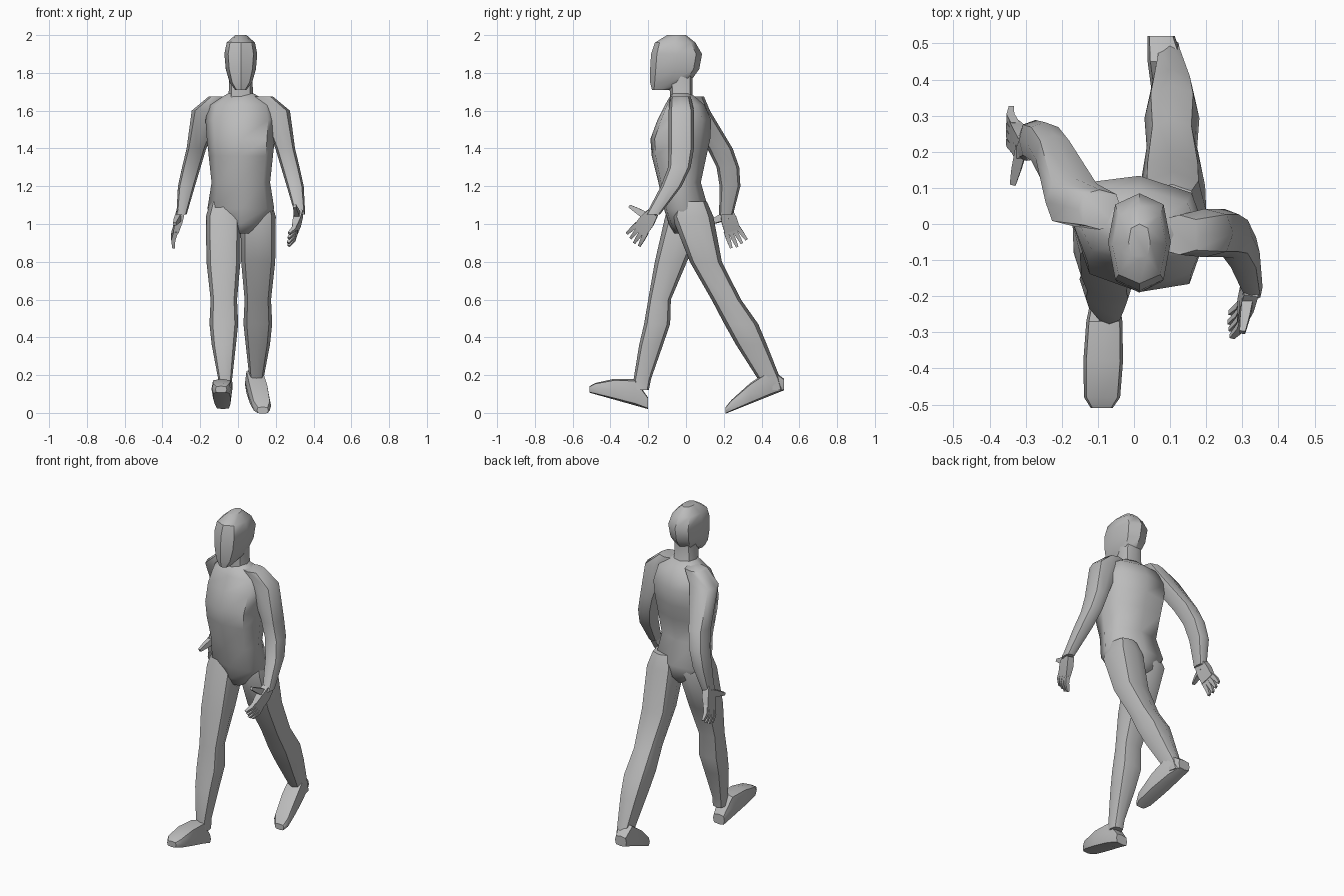
import bpy, bmesh, math
from mathutils import Vector

cube = bpy.data.objects.get("Cube")
if cube:
    bpy.data.objects.remove(cube)

grey = bpy.data.materials.new("plain grey")
grey.use_nodes = True
COLOUR = (.5, .5, .5, 1)
grey.diffuse_color = COLOUR
grey.node_tree.nodes["Principled BSDF"].inputs["Base Color"].default_value = COLOUR

MIDDLE = .015  # x of the body's centre line
SIDES = {"left": 1, "right": -1}


def skin(name, rings, angle):
    """Join closed rings of points into a capped, smoothed mesh."""
    bm = bmesh.new()
    loops = [[bm.verts.new(point) for point in ring] for ring in rings]
    for lower, upper in zip(loops, loops[1:]):
        for i in range(len(lower)):
            bm.faces.new((lower[i - 1], lower[i], upper[i], upper[i - 1]))
    bm.faces.new(loops[0])
    bm.faces.new(loops[-1])
    bmesh.ops.recalc_face_normals(bm, faces=bm.faces)
    mesh = bpy.data.meshes.new(name)
    bm.to_mesh(mesh)
    bm.free()
    mesh.materials.append(grey)
    part = bpy.data.objects.new(name, mesh)
    bpy.context.collection.objects.link(part)
    bpy.ops.object.select_all(action='DESELECT')
    part.select_set(True)
    bpy.context.view_layer.objects.active = part
    bpy.ops.object.shade_smooth_by_angle(angle=math.radians(angle))


def section(centre, across, along, corner=.77):
    """Eight-sided ring around centre; corner sets how boxy it is."""
    ring = []
    for step in range(8):
        turn = step * math.pi / 4
        reach = corner * math.sqrt(2) if step % 2 else 1
        ring.append(centre + across * math.cos(turn) * reach
                    + along * math.sin(turn) * reach)
    return ring


def level(z, wide, front, back, x=MIDDLE, twist=0):
    """Horizontal ring given by half width and the front and back y."""
    return section(Vector((x, (front + back) / 2 - twist * x, z)),
                   Vector((wide, -twist * wide, 0)),
                   Vector((0, (back - front) / 2, 0)))


def bar(name, points, widths, thicks, across):
    """Four-sided tapered bar along points."""
    points = [Vector(p) for p in points]
    direction = (points[-1] - points[0]).normalized()
    across = (across - direction * across.dot(direction)).normalized()
    normal = direction.cross(across)
    rings = []
    for point, wide, thick in zip(points, widths, thicks):
        w, n = across * wide, normal * thick
        rings.append([point + w + n, point - w + n, point - w - n, point + w - n])
    skin(name, rings, angle=30)


# Head and neck
skin("head", [
    level(z=1.71, wide=.03, front=-.18, back=-.09),
    level(z=1.75, wide=.06, front=-.19, back=.02),
    level(z=1.82, wide=.08, front=-.19, back=.07),
    level(z=1.9, wide=.087, front=-.185, back=.085),
    level(z=1.96, wide=.075, front=-.165, back=.05),
    level(z=2, wide=.03, front=-.1, back=0),
], angle=40)
skin("neck", [
    level(z=1.6, wide=.09, front=-.09, back=.08),
    level(z=1.68, wide=.065, front=-.085, back=.035),
    level(z=1.8, wide=.06, front=-.09, back=.035),
], angle=45)

# Torso and pelvis, turned slightly with the stride
skin("torso", [
    level(z=.95, wide=.045, front=-.06, back=.05, twist=.1),
    level(z=1, wide=.11, front=-.09, back=.1, twist=.1),
    level(z=1.08, wide=.177, front=-.115, back=.12, twist=.1),
    level(z=1.22, wide=.155, front=-.145, back=.08, twist=.1),
    level(z=1.36, wide=.17, front=-.18, back=.11, twist=.1),
    level(z=1.45, wide=.18, front=-.187, back=.13, twist=.1),
    level(z=1.55, wide=.187, front=-.15, back=.135, twist=.1),
    level(z=1.63, wide=.17, front=-.11, back=.1, twist=.1),
    level(z=1.69, wide=.07, front=-.075, back=.03, twist=.1),
], angle=60)

# Limbs: both sides share girth and spread, and swing to their own y
ARM = [
    dict(z=1.675, out=.11, wide=.06, deep=.055, left=-.03, right=.04),
    dict(z=1.6, out=.18, wide=.08, deep=.067, left=-.025, right=.06),
    dict(z=1.4, out=.235, wide=.052, deep=.067, left=-.025, right=.18),
    dict(z=1.3, out=.262, wide=.049, deep=.06, left=-.035, right=.222),
    dict(z=1.2, out=.288, wide=.045, deep=.055, left=-.078, right=.233),
    dict(z=1.05, out=.314, wide=.027, deep=.037, left=-.175, right=.212),
]
LEG = [
    dict(z=1.12, out=.09, wide=.07, deep=.08, left=.03, right=0),
    dict(z=1.04, out=.092, wide=.093, deep=.11, left=.035, right=0),
    dict(z=.8, out=.092, wide=.09, deep=.085, left=.105, right=-.08),
    dict(z=.6, out=.09, wide=.07, deep=.06, left=.213, right=-.14),
    dict(z=.47, out=.09, wide=.076, deep=.069, left=.293, right=-.153),
    dict(z=.36, out=.09, wide=.064, deep=.063, left=.347, right=-.185),
    dict(z=.18, out=.083, wide=.037, deep=.046, left=.44, right=-.231),
    dict(z=.12, out=.08, wide=.036, deep=.038, left=.465, right=-.235),
]


def limb(kind, joints, side, slant=1):
    """Arm or leg; slant deepens the level cuts of a leaning shin."""
    rings = []
    for joint in joints:
        deep = joint["deep"] * (slant if joint["z"] < .7 else 1)
        rings.append(level(z=joint["z"], wide=joint["wide"],
                           front=joint[side] - deep, back=joint[side] + deep,
                           x=MIDDLE + SIDES[side] * joint["out"]))
    skin(f"{side}_{kind}", rings, angle=45)


limb("arm", ARM, "left")
limb("arm", ARM, "right")
limb("leg", LEG, "left", slant=1.3)
limb("leg", LEG, "right")


def foot(side, heel, drift, rise):
    """Foot running forward from the heel along a sloping sole."""
    rings = []
    for along, wide, thick in ((0, .038, .06), (.07, .05, .14), (.18, .055, .11),
                               (.28, .05, .06), (.31, .03, .035)):
        centre = Vector(heel) + along * Vector((drift, -1, rise))
        centre.z += thick / 2
        rings.append(section(centre, Vector((wide, 0, 0)),
                             Vector((0, 0, thick / 2)), corner=.85))
    skin(f"{side}_foot", rings, angle=35)


foot("left", heel=(.075, .52, .12), drift=.18, rise=-.4)
foot("right", heel=(-.08, -.2, .02), drift=-.03, rise=.28)


def hand(side, wrist, knuckle, reach, across, thumb):
    """Palm, four spread fingers and a thumb."""
    wrist, knuckle, reach, thumb = map(Vector, (wrist, knuckle, reach, thumb))
    across = Vector(across).normalized()
    bar(f"{side}_palm", [wrist, wrist.lerp(knuckle, .5), knuckle],
        [.03, .042, .042], [.02, .02, .014], across)
    bend = Vector((SIDES[side] * .008, 0, 0))
    for i, finger in enumerate(("index", "middle", "ring", "little")):
        spread = across * (i - 1.5) * .022
        root = knuckle + spread - reach * .1
        tip = knuckle + spread * 1.4 + reach * (1 - .08 * abs(i - 1))
        size = [.012, .011, .007]
        bar(f"{side}_{finger}_finger", [root, root.lerp(tip, .5) + bend, tip],
            size, size, across)
    start = wrist.lerp(knuckle, .3)
    bar(f"{side}_thumb", [start, start.lerp(thumb, .6), thumb],
        [.022, .015, .008], [.016, .013, .008], Vector((0, .3, 1)))


hand("left", wrist=(.325, -.175, 1.06), knuckle=(.3, -.24, .97),
     reach=(-.035, -.045, -.06), across=(0, -.75, .66), thumb=(.3, -.3, 1.095))
hand("right", wrist=(-.3, .21, 1.08), knuckle=(-.33, .245, .965),
     reach=(-.012, .04, -.08), across=(0, .9, .4), thumb=(-.335, .11, 1))
